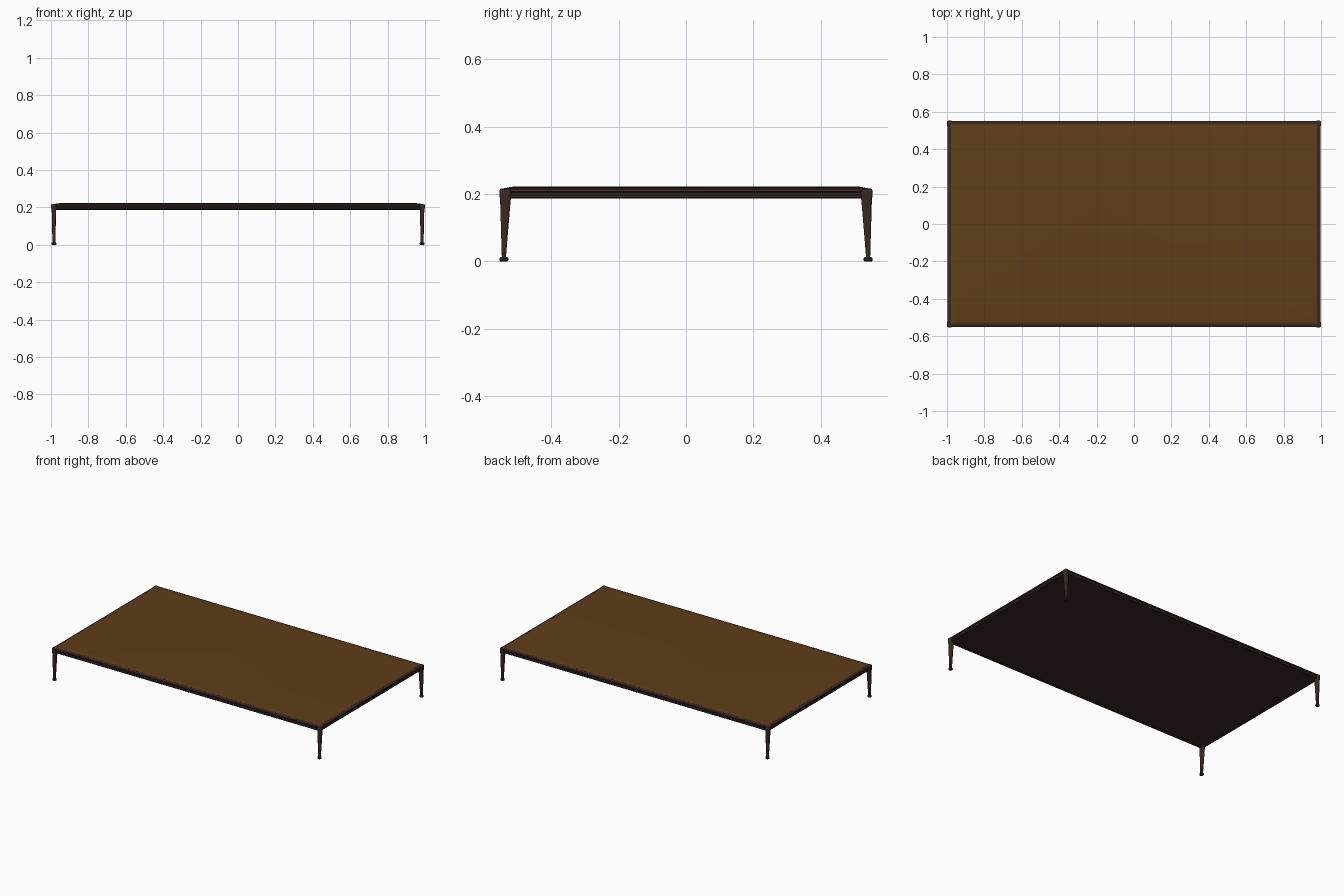
import bpy, bmesh, math

if "Cube" in bpy.data.objects:
    bpy.data.objects.remove(bpy.data.objects["Cube"])

HX, HY = 1.0, 0.554   # overall half sizes


def material(name, rgb):
    m = bpy.data.materials.new(name)
    m.diffuse_color = (*rgb, 1)
    m.use_nodes = True
    m.node_tree.nodes["Principled BSDF"].inputs["Base Color"].default_value = m.diffuse_color
    return m


dark = material("dark_bronze", (0.045, 0.022, 0.018))
wood = material("brown_top", (0.115, 0.048, 0.009))


def rounded_loop(cx, cy, hx, hy, r, z, seg=4):
    """Points of a rounded rectangle at height z."""
    pts = []
    for i, (sx, sy) in enumerate([(1, 1), (-1, 1), (-1, -1), (1, -1)]):
        for k in range(seg + 1):
            a = math.pi / 2 * (i + k / seg)
            pts.append((cx + sx * (hx - r) + r * math.cos(a),
                        cy + sy * (hy - r) + r * math.sin(a), z))
    return pts


def loft(name, loops, mat, ring=False, mirror=False):
    """Skin a stack of loops; ring joins last to first, otherwise the ends are capped."""
    bm = bmesh.new()
    rows = [[bm.verts.new(p) for p in loop] for loop in loops]
    pairs = list(zip(rows, rows[1:]))
    if ring:
        pairs.append((rows[-1], rows[0]))
    n = len(rows[0])
    for a, b in pairs:
        for i in range(n):
            j = (i + 1) % n
            bm.faces.new((a[i], a[j], b[j], b[i]))
    if not ring:
        bm.faces.new(rows[0][::-1])
        bm.faces.new(rows[-1])
    bmesh.ops.remove_doubles(bm, verts=bm.verts, dist=1e-5)
    bmesh.ops.recalc_face_normals(bm, faces=bm.faces)
    me = bpy.data.meshes.new(name)
    bm.to_mesh(me)
    bm.free()
    me.materials.append(mat)
    ob = bpy.data.objects.new(name, me)
    bpy.context.collection.objects.link(ob)
    if mirror:
        mod = ob.modifiers.new("mirror", 'MIRROR')
        mod.use_axis = (True, True, False)
    bpy.ops.object.select_all(action='DESELECT')
    ob.select_set(True)
    bpy.context.view_layer.objects.active = ob
    bpy.ops.object.shade_smooth_by_angle(angle=math.radians(35))
    return ob


def inset_loop(d, z):
    return rounded_loop(0, 0, HX - d, HY - d, max(0.014 - d, 0.001), z)


# Frame rail: sloped top edge, outer groove, lower lip (inset, z)
rail = [(0.022, 0.2185), (0.008, 0.2165), (0.004, 0.2145), (0.003, 0.207),
        (0.010, 0.205), (0.010, 0.199), (0.005, 0.197), (0.005, 0.190),
        (0.008, 0.187), (0.022, 0.187)]
loft("frame_rail", [inset_loop(d, z) for d, z in rail], dark, ring=True)

# Table top with gently falling edge, and dark underside board
loft("table_top", [inset_loop(d, z) for d, z in
                   [(0.022, 0.203), (0.022, 0.2188), (0.032, 0.2212), (0.044, 0.222)]], wood)
loft("underside_board", [inset_loop(0.021, z) for z in (0.190, 0.203)], dark)

# Tapered corner legs (x range, y range, corner radius, z)
leg = [(0.976, 0.992, 0.535, 0.547, 0.004, 0.010),
       (0.973, 0.996, 0.521, 0.552, 0.007, 0.180),
       (0.972, 0.999, 0.519, 0.554, 0.009, 0.197),
       (0.971, 1.000, 0.518, 0.554, 0.010, 0.210),
       (0.972, 0.9985, 0.520, 0.5525, 0.009, 0.2145),
       (0.975, 0.995, 0.523, 0.549, 0.007, 0.2165)]
loft("corner_legs", [rounded_loop((x0 + x1) / 2, (y0 + y1) / 2, (x1 - x0) / 2,
                                  (y1 - y0) / 2, r, z)
                     for x0, x1, y0, y1, r, z in leg], dark, mirror=True)

# Round foot pads
foot = [(0.011, 0), (0.0135, 0.003), (0.0135, 0.009), (0.010, 0.013)]
loft("foot_pads", [rounded_loop(0.984, 0.541, r, r, r, z) for r, z in foot],
     dark, mirror=True)
